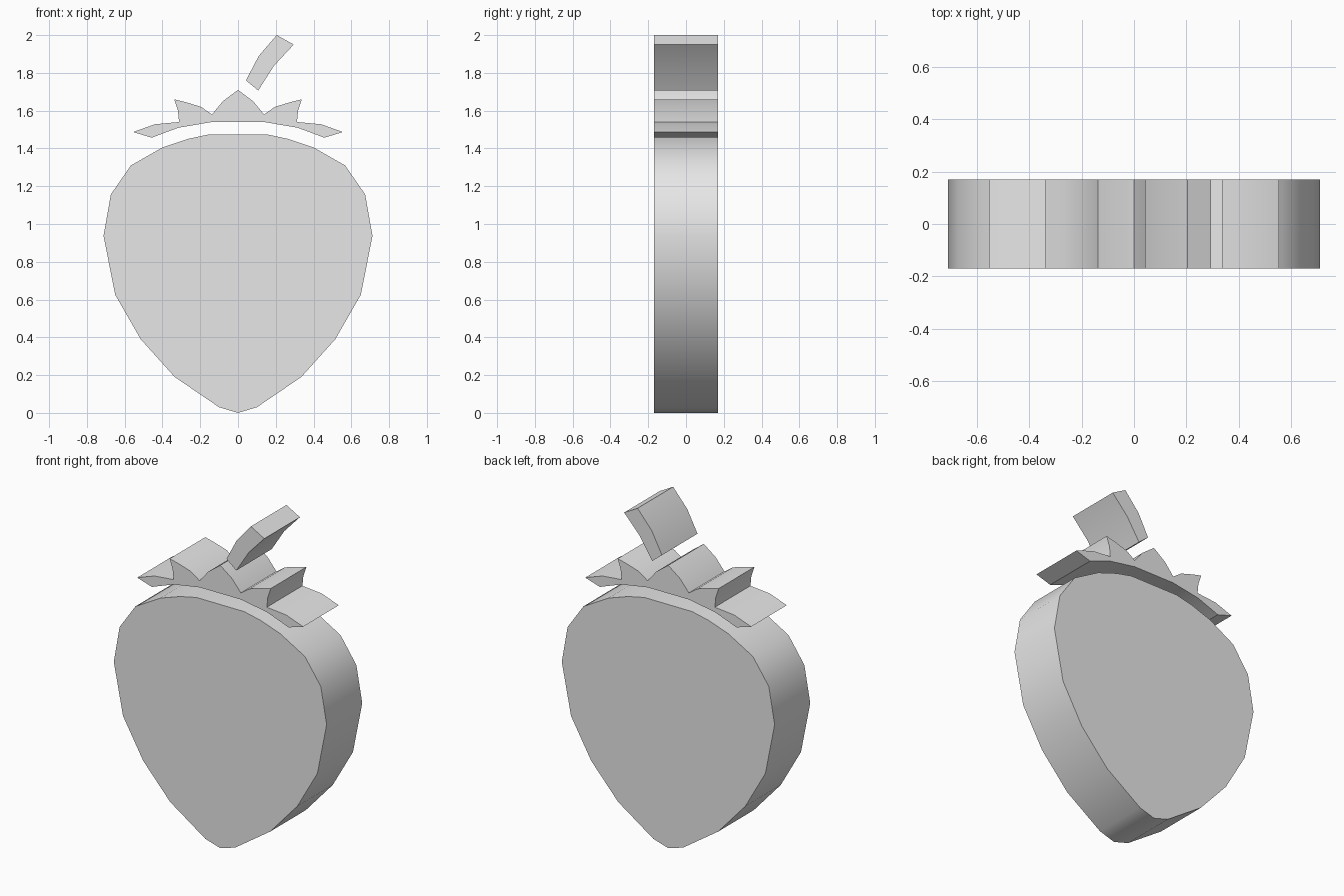
import bpy
import bmesh
import math
from mathutils import Vector

cube = bpy.data.objects.get("Cube")
if cube:
    bpy.data.objects.remove(cube, do_unlink=True)

HALF_DEPTH = 0.17

# One plain colour for every part
grey = bpy.data.materials.new("light_grey")
grey.use_nodes = True
colour = (0.8, 0.8, 0.8, 1)
grey.diffuse_color = colour
grey.node_tree.nodes["Principled BSDF"].inputs["Base Color"].default_value = colour


def mirrored(half):
    """Complete a right-hand outline with its mirror image."""
    return half + [(-x, z) for x, z in reversed(half) if x > 0]


def slab(name, outline):
    """Extrude a front outline through the depth of the model."""
    bm = bmesh.new()
    face = bm.faces.new([bm.verts.new((x, -HALF_DEPTH, z)) for x, z in outline])
    result = bmesh.ops.extrude_face_region(bm, geom=[face], use_keep_orig=True)
    moved = [v for v in result["geom"] if isinstance(v, bmesh.types.BMVert)]
    bmesh.ops.translate(bm, verts=moved, vec=Vector((0, 2 * HALF_DEPTH, 0)))
    bmesh.ops.recalc_face_normals(bm, faces=bm.faces)
    mesh = bpy.data.meshes.new(name)
    bm.to_mesh(mesh)
    bm.free()
    mesh.materials.append(grey)
    obj = bpy.data.objects.new(name, mesh)
    bpy.context.collection.objects.link(obj)
    bpy.ops.object.select_all(action="DESELECT")
    obj.select_set(True)
    bpy.context.view_layer.objects.active = obj
    bpy.ops.object.shade_smooth_by_angle(angle=math.radians(35))
    return obj


# Fruit body, from the tip up to the flat top
slab("fruit_body", mirrored([
    (0, 0), (0.1, 0.03), (0.335, 0.19), (0.515, 0.39), (0.65, 0.625),
    (0.712, 0.937), (0.673, 1.157), (0.567, 1.31), (0.4, 1.405),
    (0.267, 1.45), (0.16, 1.473)]))

# Leaf crown, from the middle point out to the side tip and back underneath
slab("leaf_crown", mirrored([
    (0, 1.71), (0.08, 1.65), (0.138, 1.58), (0.195, 1.62), (0.27, 1.643),
    (0.338, 1.66), (0.318, 1.6), (0.312, 1.54), (0.44, 1.528),
    (0.555, 1.487), (0.457, 1.457), (0.315, 1.51), (0.137, 1.54)]))

# Stem, leaning to the side above the crown
slab("stem", [
    (0.042, 1.76), (0.11, 1.89), (0.205, 2.0), (0.295, 1.95),
    (0.19, 1.837), (0.107, 1.707)])
